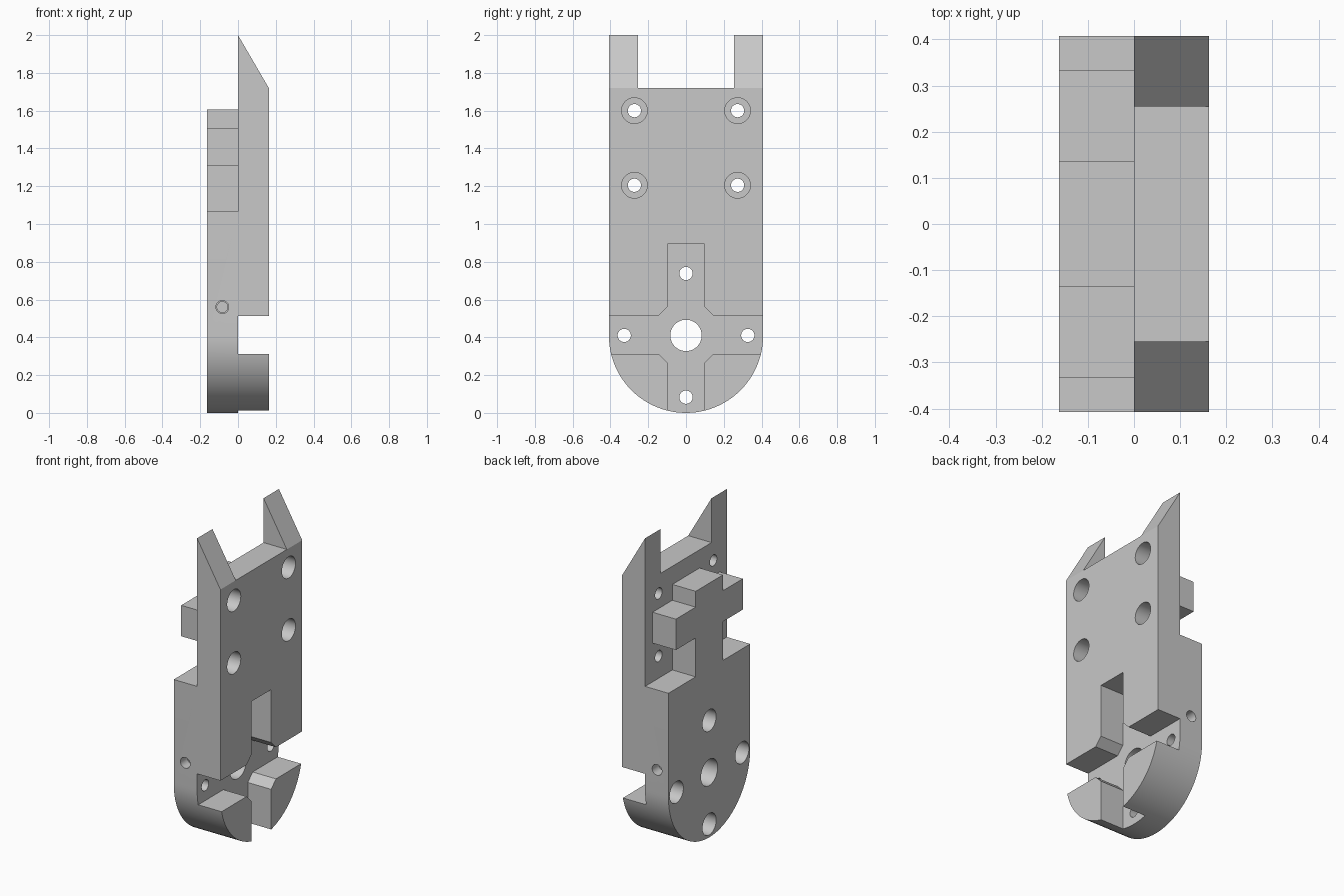
import bpy
import bmesh
import math

cube = bpy.data.objects.get("Cube")
if cube:
    bpy.data.objects.remove(cube, do_unlink=True)

HALF_X, HALF_Y = 0.163, 0.408
FAR = 0.5  # overshoot for cutters

grey = bpy.data.materials.new("light grey")
grey.use_nodes = True
colour = (0.58, 0.58, 0.58, 1.0)
grey.diffuse_color = colour
grey.node_tree.nodes["Principled BSDF"].inputs["Base Color"].default_value = colour


def prism(name, points, start, end, axis="X"):
    """Extrude a (horizontal, z) profile along the x or y axis."""
    bm = bmesh.new()
    place = (lambda u, v: (start, u, v)) if axis == "X" else (lambda u, v: (u, start, v))
    face = bm.faces.new([bm.verts.new(place(u, v)) for u, v in points])
    grown = bmesh.ops.extrude_face_region(bm, geom=[face])["geom"]
    move = (end - start, 0, 0) if axis == "X" else (0, end - start, 0)
    bmesh.ops.translate(bm, vec=move, verts=[g for g in grown if isinstance(g, bmesh.types.BMVert)])
    bmesh.ops.recalc_face_normals(bm, faces=bm.faces[:])
    mesh = bpy.data.meshes.new(name)
    bm.to_mesh(mesh)
    bm.free()
    mesh.materials.append(grey)
    obj = bpy.data.objects.new(name, mesh)
    bpy.context.collection.objects.link(obj)
    return obj


def circle(u, v, radius, sides=48):
    angles = [2 * math.pi * i / sides for i in range(sides)]
    return [(u + radius * math.cos(a), v + radius * math.sin(a)) for a in angles]


def mirrored(half):
    """Complete a right-hand profile with its mirror image across zero."""
    return half + [(-u, v) for u, v in reversed(half)]


def cut(points, start, end, axis="X"):
    cutter = prism("cutter", points, start, end, axis)
    cutter.hide_render = True
    mod = body.modifiers.new("cut", "BOOLEAN")
    mod.operation = "DIFFERENCE"
    mod.solver = "EXACT"
    mod.object = cutter
    bpy.ops.object.modifier_apply(modifier=mod.name)
    bpy.data.objects.remove(cutter, do_unlink=True)


# Full-depth blank with a rounded lower end
steps = 48
arc = [(HALF_Y * math.cos(a), HALF_Y + HALF_Y * math.sin(a))
       for a in (-math.pi * i / steps for i in range(steps + 1))]
body = prism("bracket_body", [(-HALF_Y, 2)] + [(HALF_Y, 2)] + arc, -HALF_X, HALF_X)
bpy.context.view_layer.objects.active = body
body.select_set(True)

# Sloped prongs and the gap between them
cut([(-HALF_X, 2.28), (2 * HALF_X, 1.44), (FAR, 2.28)], -FAR, FAR, "Y")
cut([(-0.255, 1.72), (0.255, 1.72), (0.255, 2.3), (-0.255, 2.3)], -FAR, FAR)

# Clear the rear layer around the cross-shaped tongue
cut(mirrored([(0.136, 1.605), (0.136, 1.505), (0.334, 1.505), (0.334, 1.31),
              (0.136, 1.31), (0.136, 1.065), (0.6, 1.065), (0.6, 2.3)]), -FAR, 0)

# Cross slot with chamfered inner corners
cut(mirrored([(0.098, 0.895), (0.098, 0.561), (0.146, 0.513), (0.6, 0.513),
              (0.6, 0.313), (0.146, 0.313), (0.098, 0.265), (0.098, -0.2)]), 0, FAR)

# Counterbored screw holes in the upper plate
for y in (-0.273, 0.273):
    for z in (1.205, 1.6):
        cut(circle(y, z, 0.068), 0.06, FAR)
        cut(circle(y, z, 0.035), -0.05, 0.1)

# Hub hole with four screw holes counterbored from the rear
cut(circle(0, 0.41, 0.083), -FAR, FAR)
for y, z in ((0, 0.738), (0, 0.083), (-0.327, 0.41), (0.327, 0.41)):
    cut(circle(y, z, 0.068), -FAR, -0.06)
    cut(circle(y, z, 0.035), -0.1, 0.05)

# Blind stepped pin holes on both sides
for side in (-1, 1):
    cut(circle(-0.083, 0.56, 0.034), side * 0.34, side * FAR, "Y")
    cut(circle(-0.083, 0.56, 0.028), side * 0.2, side * 0.36, "Y")

bpy.ops.object.shade_smooth_by_angle(angle=math.radians(30))
